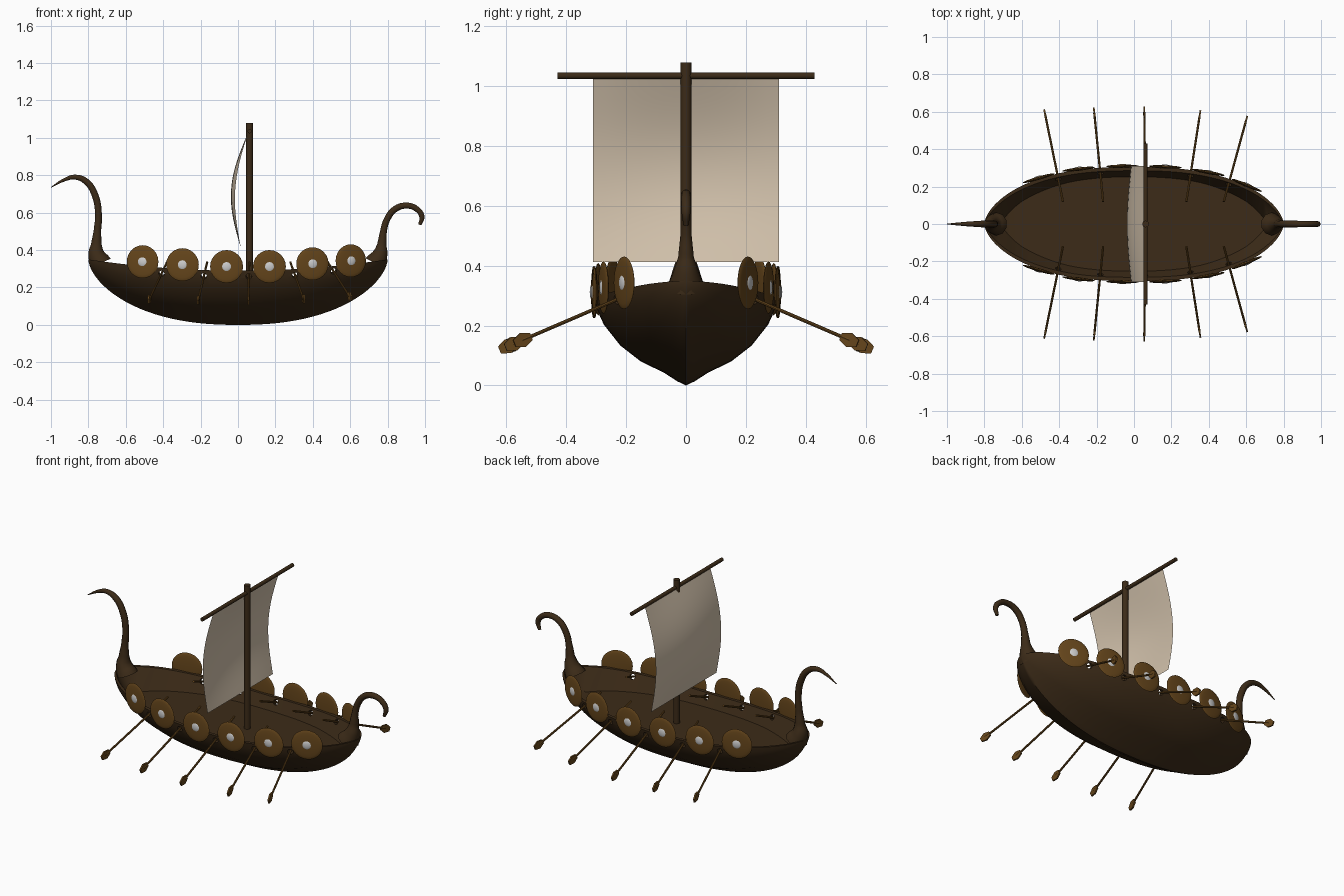
import bpy, bmesh, math
from mathutils import Vector, Matrix

if "Cube" in bpy.data.objects:
    bpy.data.objects.remove(bpy.data.objects["Cube"])


def material(name, rgb):
    m = bpy.data.materials.new(name)
    m.diffuse_color = (*rgb, 1)
    m.use_nodes = True
    m.node_tree.nodes["Principled BSDF"].inputs["Base Color"].default_value = m.diffuse_color
    return m


DARK = material("dark_wood", (0.045, 0.024, 0.009))
OAK = material("oak", (0.13, 0.06, 0.011))
CLOTH = material("cloth", (0.66, 0.55, 0.42))
IRON = material("iron", (0.55, 0.55, 0.55))


def finish(bm, name, mat, angle=40):
    bmesh.ops.recalc_face_normals(bm, faces=bm.faces)
    me = bpy.data.meshes.new(name)
    bm.to_mesh(me)
    bm.free()
    ob = bpy.data.objects.new(name, me)
    bpy.context.collection.objects.link(ob)
    me.materials.append(mat)
    smooth(ob, angle)
    return ob


def smooth(ob, angle):
    bpy.ops.object.select_all(action='DESELECT')
    ob.select_set(True)
    bpy.context.view_layer.objects.active = ob
    if angle:
        bpy.ops.object.shade_smooth_by_angle(angle=math.radians(angle))


def rod(bm, a, b, r, sides=12):
    a, b = Vector(a), Vector(b)
    rot = (b - a).to_track_quat('Z', 'Y').to_matrix().to_4x4()
    bmesh.ops.create_cone(bm, cap_ends=True, segments=sides, radius1=r, radius2=r,
                          depth=(b - a).length, matrix=Matrix.Translation((a + b) / 2) @ rot)


# Hull lines: half width, keel height and sheer height along the length
L, DECK = 0.8, 0.22
SECTION = [(0, 0), (.1, .05), (.23, .14), (.5, .28), (.72, .46), (.9, .7), (.97, .86), (1, 1)]


def half_width(x):
    return 0.305 * max(0, 1 - abs(x / L) ** 2.5) ** 0.6


def keel(x):
    return 0.35 * (1 - max(0, 1 - abs(x / L) ** 2.3) ** 0.6)


def sheer(x):
    return 0.29 + 0.06 * (x / L) ** 2


def section_width(f):
    for (w0, h0), (w1, h1) in zip(SECTION, SECTION[1:]):
        if f <= h1:
            return w0 + (w1 - w0) * (f - h0) / (h1 - h0)
    return 1


def station(x):
    w, k, s = half_width(x), keel(x), sheer(x)
    half = [(w * a, k + (s - k) * b) for a, b in SECTION]
    floor = min(s, max(DECK, k + 0.035))
    f = (floor - k) / max(s - k, 1e-6)
    half += [(max(0, w - 0.02), s), (max(0, w * section_width(f) - 0.03), floor), (0, floor)]
    return [(x, y, z) for y, z in half] + [(x, -y, z) for y, z in half[-2:0:-1]]


# Hull with sunken deck
bm = bmesh.new()
N = 48
rings = []
for i in range(N + 1):
    x = L * math.sin(math.pi * (i / N - 0.5))
    rings.append([bm.verts.new(p) for p in station(x)])
for a, b in zip(rings, rings[1:]):
    for j in range(len(a)):
        k = (j + 1) % len(a)
        bm.faces.new((a[j], a[k], b[k], b[j]))
bmesh.ops.remove_doubles(bm, verts=bm.verts, dist=2e-4)
hull = finish(bm, "hull", DARK, 0)

# Oars: inner and outer ends, with the port cut in the hull for each
OARS = [(-.38, -.48, .61), (-.165, -.215, .62), (.06, .055, .625), (.28, .355, .605), (.48, .605, .575)]
cut = bmesh.new()
for side in (-1, 1):
    for n, (xi, xo, yo) in enumerate(OARS):
        a = Vector((xi, side * 0.12, 0.335))
        b = Vector((xo, side * yo, 0.335 - 0.43 * (yo - 0.12)))
        d = (b - a).normalized()
        bm = bmesh.new()
        rod(bm, a, b - d * 0.03, 0.006, 8)
        # Hexagonal upright blade
        across = d.cross(Vector((0, 0, 1))).normalized()
        up = across.cross(d)
        frame = Matrix((d, up, across)).transposed().to_4x4()
        bmesh.ops.create_cone(bm, cap_ends=True, segments=6, radius1=1, radius2=1, depth=1,
                              matrix=Matrix.Translation(b - d * 0.033) @ frame @
                              Matrix.Diagonal((0.036, 0.025, 0.009, 1)))
        finish(bm, f"oar_{n}_{'left' if side > 0 else 'right'}", OAK, 30)
        t = (half_width(xi * .65 + xo * .35) - 0.13) / (yo - 0.12)
        p = a.lerp(b, t)
        rod(cut, p - d * 0.07, p + d * 0.07, 0.016, 12)
cutter = finish(cut, "oar_port_cutter", DARK, 0)
cutter.hide_render = True
mod = hull.modifiers.new("ports", 'BOOLEAN')
mod.operation, mod.solver, mod.object = 'DIFFERENCE', 'EXACT', cutter
smooth(hull, 0)
bpy.ops.object.modifier_apply(modifier="ports")
bpy.data.objects.remove(cutter)
smooth(hull, 40)

# Round shields with iron bosses
SHIELDS = [(-.51, .338), (-.297, .322), (-.061, .312), (.168, .312), (.398, .327), (.603, .343)]
for side in (-1, 1):
    for n, (x, z) in enumerate(SHIELDS):
        slope = (half_width(x + .01) - half_width(x - .01)) / .02
        yaw = math.atan(slope * 0.85) * side
        place = (Matrix.Translation((x, side * (half_width(x) + 0.004), z)) @
                 Matrix.Rotation(yaw, 4, 'Z') @ Matrix.Rotation(-side * math.pi / 2, 4, 'X'))
        tag = f"{n}_{'left' if side > 0 else 'right'}"
        for name, mat, r, h, lift in (("shield_", OAK, .088, .009, 0), ("boss_", IRON, .028, .009, .004)):
            bm = bmesh.new()
            bmesh.ops.create_uvsphere(bm, u_segments=24, v_segments=10, radius=1,
                                      matrix=place @ Matrix.Translation((0, 0, lift)) @
                                      Matrix.Diagonal((r, r, h, 1)))
            finish(bm, name + tag, mat, 60)


# Curled bow and stern posts
def post(name, pts):
    cu = bpy.data.curves.new(name, 'CURVE')
    cu.dimensions = '3D'
    cu.bevel_depth, cu.bevel_resolution, cu.use_fill_caps = 1, 3, True
    sp = cu.splines.new('BEZIER')
    sp.resolution_u = 6
    sp.bezier_points.add(len(pts) - 1)
    for bp, (x, z, r) in zip(sp.bezier_points, pts):
        bp.co, bp.radius = (x, 0, z), r
        bp.handle_left_type = bp.handle_right_type = 'AUTO'
    ob = bpy.data.objects.new(name, cu)
    bpy.context.collection.objects.link(ob)
    smooth(ob, 0)
    bpy.ops.object.convert(target='MESH')
    ob = bpy.context.view_layer.objects.active
    ob.data.materials.clear()
    ob.data.materials.append(DARK)
    smooth(ob, 50)


post("bow_post", [(-.735, .33, .062), (-.757, .38, .046), (-.757, .43, .03), (-.752, .5, .021), (-.746, .59, .019),
                  (-.763, .69, .019), (-.81, .765, .018), (-.87, .79, .014), (-.93, .775, .009), (-1, .735, .002)])
post("stern_post", [(.735, .33, .062), (.76, .38, .042), (.769, .43, .026), (.778, .5, .019), (.795, .56, .018),
                    (.837, .617, .018), (.9, .638, .017), (.955, .62, .016), (.983, .58, .015), (.972, .535, .009)])

# Mast and yard
bm = bmesh.new()
rod(bm, (.062, 0, DECK - .02), (.062, 0, 1.08), .018, 16)
finish(bm, "mast", DARK)
bm = bmesh.new()
rod(bm, (.062, -.43, 1.035), (.062, .43, 1.035), .011, 12)
finish(bm, "yard", DARK)

# Billowing sail
bm = bmesh.new()
S = 16
grid = []
for i in range(S + 1):
    t = i / S
    row = []
    for j in range(S + 1):
        y = .62 * (j / S - .5)
        belly = math.sin(math.pi * t) * (.05 + .022 * math.cos(math.pi * y / .62))
        row.append(bm.verts.new((.055 - .04 * t - belly, y, 1.03 - .617 * t)))
    grid.append(row)
for a, b in zip(grid, grid[1:]):
    for j in range(S):
        bm.faces.new((a[j], a[j + 1], b[j + 1], b[j]))
finish(bm, "sail", CLOTH)
